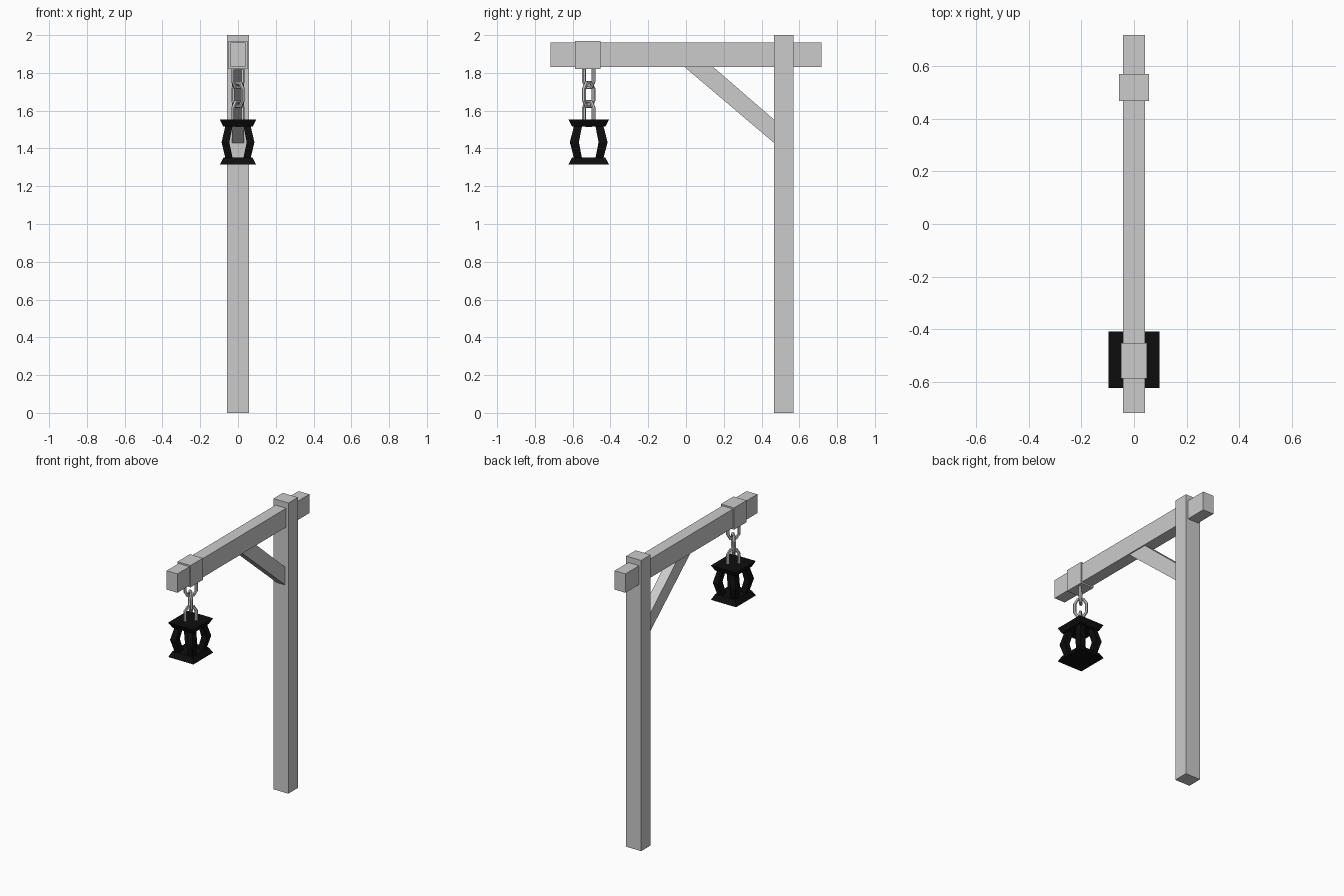
import bpy
from math import pi, sin, cos
from mathutils import Matrix, Vector

if "Cube" in bpy.data.objects:
    bpy.data.objects.remove(bpy.data.objects["Cube"])

black = bpy.data.materials.new("black_iron")
black.diffuse_color = (0.004, 0.004, 0.004, 1)
black.use_nodes = True
black.node_tree.nodes["Principled BSDF"].inputs["Base Color"].default_value = black.diffuse_color


def mesh(name, verts, faces, mat=None):
    me = bpy.data.meshes.new(name)
    me.from_pydata([tuple(v) for v in verts], [], faces)
    me.update()
    ob = bpy.data.objects.new(name, me)
    bpy.context.collection.objects.link(ob)
    if mat:
        me.materials.append(mat)
    return ob


def loft(name, sections, mat=None):
    """Stack of rectangles (x0, x1, y0, y1, z) joined from bottom to top."""
    verts, faces = [], [(3, 2, 1, 0)]
    for x0, x1, y0, y1, z in sections:
        verts += [(x0, y0, z), (x1, y0, z), (x1, y1, z), (x0, y1, z)]
    for s in range(len(sections) - 1):
        for i in range(4):
            a, b = 4 * s + i, 4 * s + (i + 1) % 4
            faces.append((a, b, b + 4, a + 4))
    n = len(verts)
    faces.append((n - 4, n - 3, n - 2, n - 1))
    return mesh(name, verts, faces, mat)


def box(name, hx, y0, y1, z0, z1):
    return loft(name, [(-hx, hx, y0, y1, z0), (-hx, hx, y0, y1, z1)])


# Timber frame
box("post", 0.057, 0.466, 0.569, 0, 2)
box("beam", 0.041, -0.717, 0.717, 1.83, 1.96)
box("beam_collar", 0.05, -0.587, -0.452, 1.82, 1.97)

# Diagonal brace, ends buried in beam and post
profile = [(-0.03, 1.85), (0.122, 1.85), (0.49, 1.532), (0.49, 1.409)]
brace = mesh("brace", [(x, y, z) for x in (-0.033, 0.033) for y, z in profile],
             [(3, 2, 1, 0), (4, 5, 6, 7)] +
             [(i, (i + 1) % 4, (i + 1) % 4 + 4, i + 4) for i in range(4)])

# Chain of elongated six-sided links, alternating by a quarter turn
CY = -0.515


def link(name, z, angle, hw=0.036, hh=0.062, r=0.0105):
    path = [(hw, 0.5 * hh), (0.5 * hw, hh), (-0.5 * hw, hh),
            (-hw, 0.5 * hh), (-hw, -0.5 * hh), (-0.5 * hw, -hh),
            (0.5 * hw, -hh), (hw, -0.5 * hh)]
    n, k = len(path), 6
    rot = Matrix.Translation((0, CY, z)) @ Matrix.Rotation(angle, 4, 'Z')
    verts, faces = [], []
    for i in range(n):
        p = Vector(path[i])
        t = (Vector(path[(i + 1) % n]) - Vector(path[i - 1])).normalized()
        out = Vector((t.y, -t.x))
        for j in range(k):
            a = 2 * pi * j / k
            q = p + out * (r * cos(a))
            verts.append(rot @ Vector((q.x, r * sin(a), q.y)))
            b, c = (i + 1) % n, (j + 1) % k
            faces.append((i * k + j, i * k + c, b * k + c, b * k + j))
    return mesh(name, verts, faces)


for i, z in enumerate((1.785, 1.685, 1.585)):
    link(f"chain_link_{i + 1}", z, pi / 4 if i % 2 == 0 else -pi / 4)


# Lantern plates, flared towards the outer face
def plate(name, levels):
    loft(name, [(-hx, hx, CY - hy, CY + hy, z) for hx, hy, z in levels], black)


plate("lantern_top", [(0.077, 0.088, 1.515), (0.096, 0.107, 1.552)])
plate("lantern_base", [(0.096, 0.107, 1.315), (0.077, 0.088, 1.352)])

# Bowed corner struts
for sx in (-1, 1):
    for sy in (-1, 1):
        secs = []
        for xi, xo, yi, yo, z in ((0.028, 0.066, 0.035, 0.077, 1.345),
                                  (0.046, 0.087, 0.052, 0.1, 1.433),
                                  (0.028, 0.066, 0.035, 0.077, 1.522)):
            xs, ys = sorted((sx * xi, sx * xo)), sorted((CY + sy * yi, CY + sy * yo))
            secs.append((*xs, *ys, z))
        loft("lantern_strut", secs, black)
